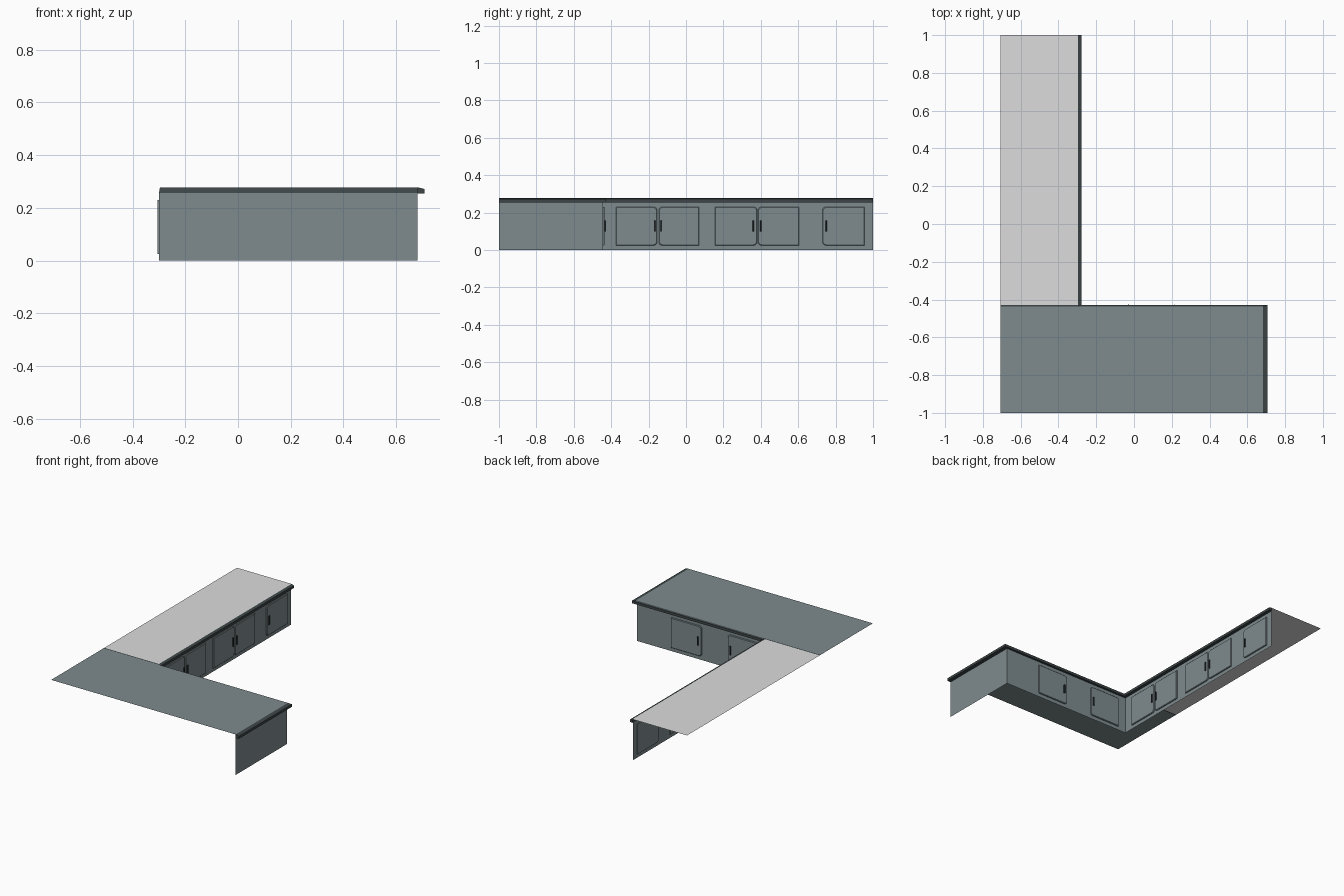
import bpy, bmesh, math
from mathutils import Matrix, Vector

if "Cube" in bpy.data.objects:
    bpy.data.objects.remove(bpy.data.objects["Cube"])

def lin(v):
    v /= 255
    return v / 12.92 if v <= 0.04045 else ((v + 0.055) / 1.055) ** 2.4

def material(name, r, g, b):
    m = bpy.data.materials.new(name)
    m.diffuse_color = (lin(r), lin(g), lin(b), 1)
    m.use_nodes = True
    m.node_tree.nodes["Principled BSDF"].inputs["Base Color"].default_value = m.diffuse_color
    return m

slate = material("slate_grey", 126, 139, 142)
pale = material("pale_grey", 220, 220, 220)
dark = material("dark_slate", 62, 70, 71)
black = material("charcoal", 40, 46, 47)

def finish(bm, name, mat, matrix=None):
    if matrix:
        bm.transform(matrix)
    mesh = bpy.data.meshes.new(name)
    bm.to_mesh(mesh)
    bm.free()
    mesh.materials.append(mat)
    ob = bpy.data.objects.new(name, mesh)
    bpy.context.collection.objects.link(ob)
    return ob

def sheet(name, pts, mat):
    bm = bmesh.new()
    bm.faces.new([bm.verts.new(p) for p in pts])
    finish(bm, name, mat)

def slab(name, outline, d0, d1, chamfer, mat, matrix):
    """Extrude an outline (local x, z) from depth d0 to d1, easing the front edge."""
    bm = bmesh.new()
    cx = sum(p[0] for p in outline) / len(outline)
    cz = sum(p[1] for p in outline) / len(outline)
    def ring(d, inset):
        return [bm.verts.new((x - math.copysign(inset, x - cx), d,
                              z - math.copysign(inset, z - cz))) for x, z in outline]
    rings = [ring(d0, 0), ring(d1 - chamfer, 0), ring(d1, chamfer)]
    n = len(outline)
    for a, b in zip(rings, rings[1:]):
        for i in range(n):
            bm.faces.new((a[i], a[(i + 1) % n], b[(i + 1) % n], b[i]))
    bm.faces.new(rings[0])
    bm.faces.new(rings[-1])
    bmesh.ops.recalc_face_normals(bm, faces=bm.faces)
    finish(bm, name, mat, matrix)

# Worktops: two thin sheets meeting in an L
T = 0.278
XP, YP, XE = -0.30, -0.443, 0.68       # planes of the cabinet fronts and end
def top(name, x0, x1, y0, y1, mat):
    sheet(name, [(x0, y0, T), (x1, y0, T), (x1, y1, T), (x0, y1, T)], mat)
top("front_worktop", -0.708, 0.682, -1, -0.437, slate)
top("side_worktop", -0.708, -0.296, -0.428, 1, pale)
top("worktop_joint", -0.708, -0.296, -0.437, -0.428, dark)

# Worktop edging: profile swept along the fronts and the end
inner = [(-0.296, 1), (-0.296, -0.437), (0.682, -0.437), (0.682, -1)]
outer = [(-0.278, 1), (-0.278, -0.428), (0.707, -0.428), (0.707, -1)]
under = [(XP, 1), (XP, YP), (XE, YP), (XE, -1)]
bm = bmesh.new()
rows = [[bm.verts.new((x, y, z)) for x, y in pts] for pts, z in
        ((inner, T), (outer, 0.272), (outer, 0.255), (under, 0.255))]
for a, b in zip(rows, rows[1:] + rows[:1]):
    for i in range(3):
        bm.faces.new((a[i], a[i + 1], b[i + 1], b[i]))
for i in (0, 3):
    bm.faces.new([r[i] for r in rows])
bmesh.ops.recalc_face_normals(bm, faces=bm.faces)
finish(bm, "worktop_edging", dark)

# Cabinet carcass fronts and the end panel
def wall(name, a, b):
    sheet(name, [(*a, 0), (*b, 0), (*b, 0.256), (*a, 0.256)], slate)
wall("side_cabinet_front", (XP, YP), (XP, 1))
wall("front_cabinet_front", (XE, YP), (XP, YP))
wall("end_panel", (XE, -1), (XE, YP))

# Doors: plates with rounded corners on the handle side, one bar handle each
side_run = Matrix(((0, 1, 0, XP), (1, 0, 0, 0), (0, 0, 1, 0), (0, 0, 0, 1)))
front_run = Matrix.Translation((0, YP, 0))

def door(name, x0, x1, handle_at, matrix):
    z0, z1, r = 0.025, 0.23, 0.016
    near, far = (x1, x0) if handle_at > (x0 + x1) / 2 else (x0, x1)
    s = math.copysign(1, near - far)
    outline = [(far, z0)]
    for cz, start in ((z0 + r, -90), (z1 - r, 0)):
        for k in range(4):
            a = math.radians(start + 30 * k)
            outline.append((near - s * r + s * r * math.cos(a), cz + r * math.sin(a)))
    outline.append((far, z1))
    slab(name, outline, -0.005, 0.008, 0.003, slate, matrix)
    w = 0.004
    bar = [(handle_at - w, 0.098), (handle_at + w, 0.098),
           (handle_at + w, 0.157), (handle_at - w, 0.157)]
    slab(name + "_handle", bar, 0.007, 0.016, 0.002, black, matrix)

for i, (a, b, h) in enumerate([(-0.375, -0.155, -0.168), (-0.145, 0.07, -0.131),
                               (0.155, 0.38, 0.36), (0.385, 0.605, 0.40),
                               (0.73, 0.955, 0.75)]):
    door(f"side_door_{i + 1}", a, b, h, side_run)
for i, (a, b, h) in enumerate([(-0.24, -0.01, -0.03), (0.19, 0.42, 0.213)]):
    door(f"front_door_{i + 1}", a, b, h, front_run)

# Fix winding of the mirrored side run
for ob in bpy.data.objects:
    if ob.name.startswith("side_door"):
        ob.data.flip_normals()
